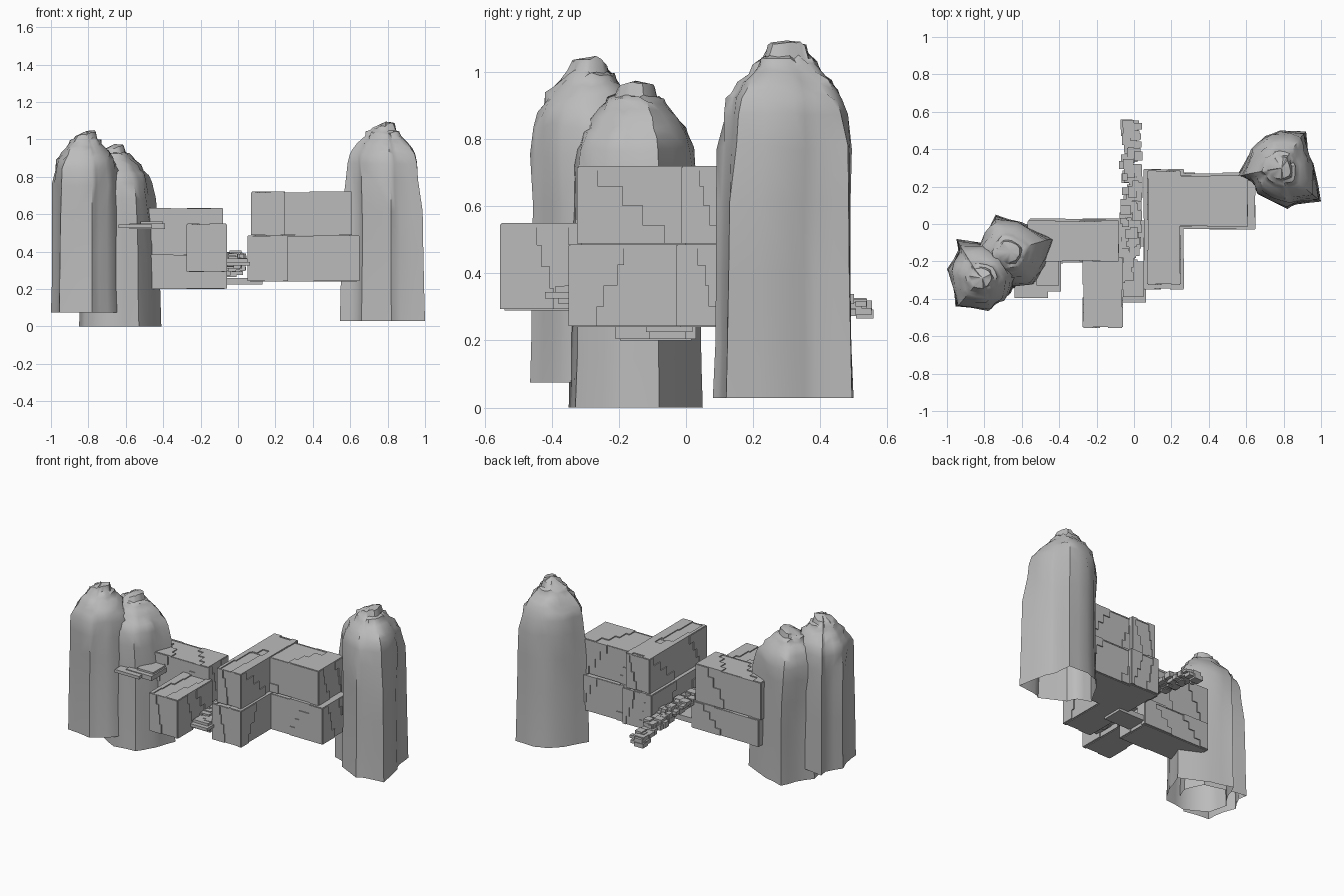
import bpy, bmesh, random
from mathutils import Vector, Matrix

random.seed(4)
if "Cube" in bpy.data.objects:
    bpy.data.objects.remove(bpy.data.objects["Cube"])

stone = bpy.data.materials.new("grey stone")
stone.use_nodes = True
GREY = (0.5, 0.5, 0.5, 1)
stone.diffuse_color = GREY
stone.node_tree.nodes["Principled BSDF"].inputs["Base Color"].default_value = GREY


def finish(bm, name, smooth=None):
    bmesh.ops.recalc_face_normals(bm, faces=bm.faces)
    mesh = bpy.data.meshes.new(name)
    bm.to_mesh(mesh)
    bm.free()
    mesh.materials.append(stone)
    obj = bpy.data.objects.new(name, mesh)
    bpy.context.collection.objects.link(obj)
    if smooth:
        bpy.ops.object.select_all(action='DESELECT')
        obj.select_set(True)
        bpy.context.view_layer.objects.active = obj
        bpy.ops.object.shade_smooth_by_angle(angle=smooth)


def box(bm, lo, hi):
    lo, hi = Vector(lo), Vector(hi)
    m = Matrix.Translation((lo + hi) / 2) @ Matrix.Diagonal((*(hi - lo), 1))
    bmesh.ops.create_cube(bm, size=1, matrix=m)


# Rock pillars: an angular outline lofted up a shared profile, open below,
# with stepped shoulders and a small knob on top
PROFILE = [(0, 1), (.15, .975), (.35, .965), (.55, .955), (.7, .94), (.79, .91),
           (.835, .84), (.86, .75), (.885, .69), (.91, .55), (.93, .47),
           (.945, .43), (.955, .34), (.98, .29)]


def pillar(name, outline, base, top, peak):
    center = sum((Vector(p) for p in outline), Vector((0, 0))) / len(outline)
    ring = []
    for a, b in zip(outline, outline[1:] + outline[:1]):
        a, b = Vector(a) - center, Vector(b) - center
        ring += [a, (a + b) / 2 * random.uniform(0.97, 1.03)]
    mean = sum(p.length for p in ring) / len(ring)
    bm = bmesh.new()
    rows = []
    for t, s in PROFILE:
        k = max(0, (t - 0.5) / 0.5)
        c = center.lerp(Vector(peak), k)
        row = []
        for p in ring:
            q = p.lerp(p.normalized() * mean, k * 0.6) * s
            q *= 1 + random.uniform(-.05, .05) * (t > .6) + random.uniform(-.012, .012) * (t > 0)
            dz = random.uniform(-.008, .008) * (.6 < t)
            # The knob's rim tilts toward one side
            dz += q.x * .3 * (t > .97)
            row.append(bm.verts.new((c.x + q.x, c.y + q.y, base + t * (top - base) + dz)))
        rows.append(row)
    n = len(ring)
    for lower, upper in zip(rows, rows[1:]):
        for i in range(n):
            j = (i + 1) % n
            bm.faces.new((lower[i], lower[j], upper[j], upper[i]))
    tip = bm.verts.new((peak[0] + .01, peak[1], top))
    for i in range(n):
        bm.faces.new((rows[-1][i], rows[-1][(i + 1) % n], tip))
    finish(bm, name, 0.7)


pillar("right_outer_pillar",
       [(-.95, -.08), (-.94, -.14), (-1, -.24), (-.97, -.32), (-.955, -.44), (-.78, -.465),
        (-.74, -.43), (-.66, -.37), (-.615, -.26), (-.67, -.14), (-.82, -.10)],
       0.075, 1.045, (-.82, -.29))
pillar("right_inner_pillar",
       [(-.74, .05), (-.6, .01), (-.41, -.08), (-.45, -.19), (-.48, -.25),
        (-.53, -.33), (-.68, -.35), (-.82, -.27), (-.85, -.15), (-.78, -.05)],
       0, 0.975, (-.67, -.15))
pillar("left_pillar",
       [(.78, .5), (.92, .495), (.93, .39), (.96, .32), (1, .12), (.87, .105),
        (.82, .08), (.66, .16), (.63, .22), (.545, .25), (.63, .40), (.7, .47)],
       0.028, 1.095, (.78, .3))


# Masonry blocks: inset core clad in plates whose seams climb in steps
def block(name, lo, hi, rows=4, depth=0.013):
    bm = bmesh.new()
    lo, hi = Vector(lo), Vector(hi)
    box(bm, lo + Vector((depth, depth, 0)), hi - Vector((depth,) * 3))
    for axis, side in ((0, 0), (0, 1), (1, 0), (1, 1), (2, 1)):
        u, v = [i for i in range(3) if i != axis]
        drift = random.choice((-1, 1))
        seam = [.28 - .15 * drift, .72 - .15 * drift]
        for r in range(rows):
            edges = [0, *seam, 1]
            seam = [s + drift * random.uniform(.03, .13) for s in seam]
            for c in range(3):
                thick = depth * (1, 0.5, 1)[c]
                a, b = lo.copy(), hi.copy()
                a[u] = lo[u] + (hi[u] - lo[u]) * edges[c]
                b[u] = lo[u] + (hi[u] - lo[u]) * edges[c + 1]
                a[v] = lo[v] + (hi[v] - lo[v]) * r / rows
                b[v] = lo[v] + (hi[v] - lo[v]) * (r + 1) / rows
                for w in (u, v):
                    a[w] = max(a[w], lo[w] + depth * .3)
                    b[w] = min(b[w], hi[w] - depth * .3)
                if side:
                    a[axis] = hi[axis] - depth
                    b[axis] = a[axis] + thick
                else:
                    b[axis] = lo[axis] + depth
                    a[axis] = b[axis] - thick
                box(bm, a, b)
    finish(bm, name)


# Left building: L-shaped, two tiers
block("left_hall_lower", (.08, -.03, .24), (.65, .275, .487))
block("left_hall_upper", (.08, -.015, .485), (.61, .26, .72))
block("left_wing_lower", (.05, -.35, .24), (.268, .295, .487))
block("left_wing_upper", (.07, -.325, .485), (.25, .285, .72))

# Right building: two tiers with a lower forward room
block("right_hall_lower", (-.56, -.21, .2), (-.06, .03, .385))
block("right_hall_upper", (-.57, -.2, .38), (-.08, .018, .633))
block("right_front_room", (-.275, -.555, .29), (-.06, -.18, .55))

# Landing ledge beside the pillars
bm = bmesh.new()
box(bm, (-.58, -.36, .52), (-.39, -.2, .55))
box(bm, (-.64, -.395, .525), (-.46, -.2, .545))
box(bm, (-.52, -.33, .54), (-.4, -.2, .562))
finish(bm, "ledge")

# Floor slab joining the two buildings underneath
bm = bmesh.new()
box(bm, (-.07, -.12, .225), (.13, .02, .26))
finish(bm, "floor_slab")

# Forward steps of the causeway
bm = bmesh.new()
box(bm, (-.07, -.42, .325), (.065, -.3, .345))
box(bm, (-.06, -.39, .335), (.05, -.2, .362))
finish(bm, "causeway_steps")

# Arched causeway of loose stones
bm = bmesh.new()
count = 130
for i in range(count):
    y = -.35 + .9 * i / count
    z = .375 - .085 * (y / .56) ** 2
    w, l, h = (random.uniform(.014, .032) for _ in range(3))
    x = random.uniform(-.08 + w, .05 - w)
    y = min(y, .56 - l)
    z += random.uniform(-.022, .012)
    box(bm, (x - w, y - l, z - h * .6), (x + w, y + l, z + h * .6))
finish(bm, "causeway_stones")
